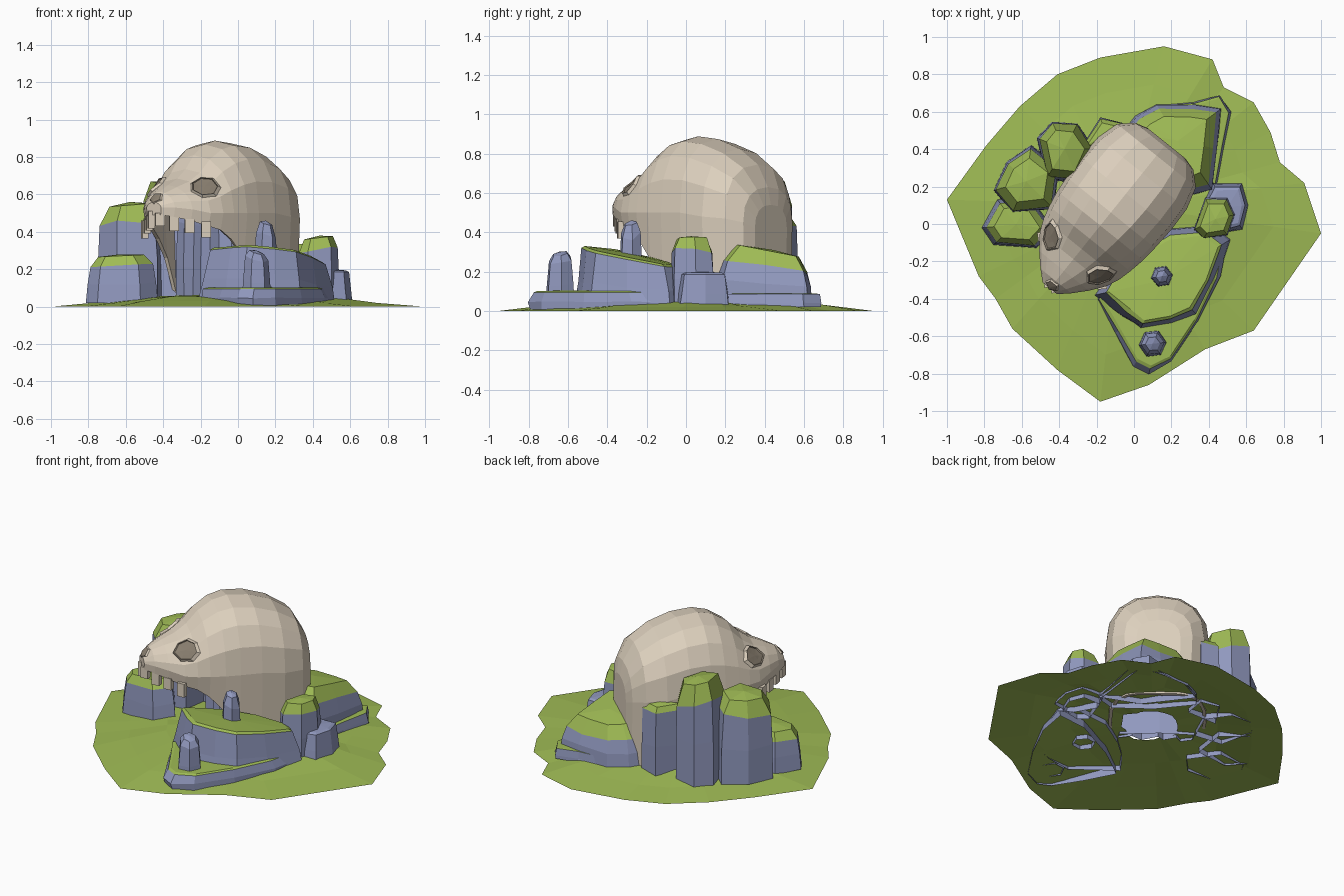
import bpy, bmesh, math, random
from mathutils import Vector, Matrix
from mathutils.bvhtree import BVHTree

random.seed(4)
cube = bpy.data.objects.get("Cube")
if cube:
    bpy.data.objects.remove(cube, do_unlink=True)


def material(name, rgb):
    m = bpy.data.materials.new(name)
    m.use_nodes = True
    m.diffuse_color = (*rgb, 1)
    bsdf = next(n for n in m.node_tree.nodes if n.type == 'BSDF_PRINCIPLED')
    bsdf.inputs["Base Color"].default_value = (*rgb, 1)
    bsdf.inputs["Roughness"].default_value = 1
    return m


GRASS = material("grass_green", (0.345, 0.495, 0.09))
STONE = material("slate_blue", (0.285, 0.32, 0.52))
BONE = material("bone", (0.72, 0.63, 0.51))
SOCKET = material("socket_brown", (0.25, 0.21, 0.16))


def finish(name, bm, mats, facing=None, matrix=None):
    """Turn a bmesh into an object; facing orients open sheets."""
    if facing is None:
        bmesh.ops.recalc_face_normals(bm, faces=bm.faces)
    else:
        bm.normal_update()
        if sum(f.normal.dot(facing) * f.calc_area() for f in bm.faces) < 0:
            bmesh.ops.reverse_faces(bm, faces=bm.faces)
    mesh = bpy.data.meshes.new(name)
    bm.to_mesh(mesh)
    bm.free()
    for m in mats:
        mesh.materials.append(m)
    ob = bpy.data.objects.new(name, mesh)
    bpy.context.collection.objects.link(ob)
    if matrix:
        ob.matrix_world = matrix
    return ob


def loft(bm, rings, mats, tip=None, closed=True):
    """Join rings of points with quads; an optional tip closes the last ring."""
    rows = [[bm.verts.new(p) for p in ring] for ring in rings]
    n = len(rows[0])
    spans = range(n if closed else n - 1)
    for a, b, m in zip(rows, rows[1:], mats):
        for i in spans:
            j = (i + 1) % n
            bm.faces.new((a[i], a[j], b[j], b[i])).material_index = m
    if tip is not None:
        t = bm.verts.new(tip)
        for i in spans:
            bm.faces.new((rows[-1][i], rows[-1][(i + 1) % n], t)).material_index = mats[-1]
    return rows


# Ground: low mound, open where the skull stands
edge = [(-1, .13), (-.79, .42), (-.61, .63), (-.41, .8), (-.18, .89), (.16, .95),
        (.42, .88), (.48, .73), (.64, .65), (.73, .49), (.78, .33), (.91, .22),
        (1, -.05), (.64, -.57), (.38, -.67), (.08, -.86), (-.18, -.95),
        (-.41, -.78), (-.65, -.56), (-.74, -.4), (-.83, -.28)]
bm = bmesh.new()
rings = []
for k, z in ((1, 0), (.76, .025), (.5, .05), (.19, .06)):
    ring = []
    for x, y in edge:
        wob = random.uniform(-.008, .008) if k < 1 else 0
        ring.append((x * k - .06 * (1 - k), y * k + .1 * (1 - k), z + wob))
    rings.append(ring)
loft(bm, rings, (0, 0, 0))
finish("ground", bm, [GRASS], Vector((0, 0, 1)))


def rock(name, outline, height, slope=(0, 0), moss=.8, shoulder=.9, top=.7, grassy=True, base=.02):
    """Faceted rock with a grassy cap above the moss line."""
    c = Vector((sum(p[0] for p in outline), sum(p[1] for p in outline))) / len(outline)
    bm = bmesh.new()
    rings = []
    for k, frac in ((1, 0), ((1 + shoulder) / 2 + .02, .45), (shoulder, moss), (top, .97)):
        ring = []
        for p in outline:
            d = (Vector(p) - c) * k * random.uniform(.97, 1.02)
            z = frac * (height + slope[0] * d.x + slope[1] * d.y)
            if 0 < frac < .9:
                z *= random.uniform(.93, 1.03)
            ring.append((c.x + d.x, c.y + d.y, max(z, base)))
        rings.append(ring)
    loft(bm, rings, (0, 0, 1 if grassy else 0), (c.x, c.y, height))
    finish(name, bm, [STONE, GRASS])


def ngon(x, y, r, sides=6):
    return [(x + r * math.cos(math.tau * i / sides + x), y + r * math.sin(math.tau * i / sides + x))
            for i in range(sides)]


# Front terrace and its low ledge
rock("front_ledge", [(-.2, -.4), (-.1, -.58), (0, -.76), (.08, -.8), (.2, -.74), (.34, -.52),
                     (.46, -.28), (.5, -.08), (.3, -.1), (0, -.25)],
     .105, moss=.9, shoulder=.95, top=.9, base=0)
rock("front_terrace", [(-.21, -.38), (-.07, -.5), (.03, -.57), (.2, -.54), (.34, -.49), (.44, -.3),
                       (.52, -.08), (.42, 0), (.2, -.02), (0, -.14), (-.13, -.26)],
     .295, (-.06, -.18), moss=.93, shoulder=.85, top=.79)

# Rocks on the left flank of the skull
rock("side_rock", [(.32, -.03), (.37, -.08), (.5, -.06), (.54, .05), (.5, .14), (.38, .14)],
     .38, (.12, 0), moss=.82, shoulder=.94)
rock("side_rock_foot", [(.45, -.06), (.58, -.03), (.61, .1), (.58, .22), (.42, .22), (.36, .1)],
     .2, moss=.93, shoulder=.84, grassy=False)

# Grassy shelf behind the skull
rock("back_shelf", [(-.06, .5), (0, .58), (.12, .64), (.33, .64), (.47, .62), (.45, .4),
                    (.42, .18), (.3, .15), (.1, .3)], .31, (0, -.2), moss=.72, shoulder=.89, top=.66)
rock("back_ledge", [(0, .56), (.15, .64), (.32, .65), (.46, .69), (.52, .6), (.48, .4),
                    (.44, .2), (.2, .3)], .09, moss=.95, shoulder=.94, top=.89)

# Column cluster on the right flank
rock("tall_column", [(-.52, .46), (-.44, .55), (-.3, .54), (-.21, .4), (-.29, .22), (-.47, .24)],
     .67, (-.22, 0), moss=.8, shoulder=.92, top=.66)
rock("middle_column", [(-.75, .18), (-.68, .33), (-.55, .42), (-.4, .3), (-.43, .08), (-.65, .06)],
     .56, (.08, 0), moss=.82, shoulder=.93, top=.65)
rock("low_column", [(-.81, -.02), (-.73, .13), (-.55, .14), (-.43, -.03), (-.52, -.13), (-.75, -.11)],
     .28, (.05, 0), moss=.78, shoulder=.87, top=.65)
rock("back_column", [(-.29, .4), (-.18, .57), (-.06, .54), (-.08, .4)], .48, moss=.9, shoulder=.95)

# Bare standing stones, and the rock wall inside the skull
for name, x, y, r, h in (("terrace_stone", .15, -.28, .068, .46), ("ledge_stone", .1, -.64, .08, .3)):
    rock(name, ngon(x, y, r), h, (-.3, .2), moss=.85, shoulder=.8, top=.5, grassy=False)
rock("cave_wall", [(-.33, .14), (-.29, .08), (-.24, .1), (-.2, .03), (-.15, .04), (-.1, -.05),
                   (-.03, -.05), (.02, -.12), (.04, -.08), (-.13, .08), (-.3, .19)],
     .47, (-.15, .1), moss=.9, shoulder=.96, top=.9, grassy=False, base=.04)

# Skull: cross-sections from back to snout (forward, half width, top, side, rim)
PLACE = Matrix.Translation((-.105, .085, 0)) @ Matrix.Rotation(math.radians(-38.8), 4, 'Z')
stations = [(-.445, .13, .54, .42, .04), (-.425, .2, .63, .45, .04), (-.36, .27, .745, .47, .04),
            (-.24, .305, .825, .48, .04), (-.1, .31, .874, .5, .04), (.03, .303, .888, .5, .06),
            (.12, .295, .868, .5, .26), (.21, .278, .81, .5, .36), (.28, .26, .735, .5, .41),
            (.35, .23, .685, .5, .43), (.43, .17, .65, .52, .46), (.5, .105, .615, .53, .48),
            (.55, .05, .56, .53, .49)]
sections = []
for s, w, top, side, rim in stations:
    arc = []
    power = .85 + .6 * max(0, s)
    for i in range(-4, 5):
        a = math.radians(i * 22.5)
        x = math.copysign(abs(math.sin(a)) ** power, i) * w
        arc.append((x, -s, side + (top - side) * max(0, math.cos(a)) ** power))
    sections.append([(-w * .93, -s, rim)] + arc + [(w * .93, -s, rim)])
bm = bmesh.new()
rows = loft(bm, sections, [0] * len(sections), closed=False)
for row in (rows[0], rows[-1]):
    bm.faces.new(row)
bmesh.ops.recalc_face_normals(bm, faces=bm.faces)
if sum(f.normal.z for f in bm.faces) < 0:
    bmesh.ops.reverse_faces(bm, faces=bm.faces)
tree = BVHTree.FromBMesh(bm)
skull = finish("skull", bm, [BONE], Vector((0, 0, 1)), PLACE)
shell = skull.modifiers.new("shell", 'SOLIDIFY')
shell.thickness = .02
shell.offset = -1


def socket(name, centre, outward, radius, sides, rim):
    """Dark hollow with a raised bone rim, laid onto the skull surface."""
    out = Vector(outward).normalized()
    right = Vector((0, 0, 1)).cross(out).normalized()
    up = out.cross(right)

    def on_skull(p, lift):
        hit = tree.ray_cast(p + out * .4, -out, .7)[0]
        return (hit or p) + out * lift

    bm = bmesh.new()
    rings = []
    for k, lift in ((1.18, 0), (1, rim), (.94, .009), (.5, .009)):
        ring = []
        for i in range(sides):
            a = math.tau * (i + .5) / sides + math.pi / 2
            offset = right * math.cos(a) + up * math.sin(a) * .9
            ring.append(on_skull(Vector(centre) + offset * radius * k, lift))
        rings.append(ring)
    loft(bm, rings, (0, 1, 1), on_skull(Vector(centre), .009))
    finish(name, bm, [BONE, SOCKET], out, PLACE)


for label, sign in (("left", 1), ("right", -1)):
    socket(label + "_eye_socket", (sign * .16, -.305, .63), (sign * .35, -.8, .42), .068, 7, .016)
socket("nose_socket", (0, -.53, .58), (0, -1, .4), .036, 5, .01)

# Upper teeth along the pointed jaw arch
bm = bmesh.new()
for u in (.03, .085, .145, .21):
    for sign in (1, -1):
        spot = Matrix.Translation((sign * u, u * .95 - .565, .475 - u * .3))
        size = Matrix.Diagonal((.05, .034, random.uniform(.07, .1), 1))
        bmesh.ops.create_cube(bm, size=1, matrix=spot @ Matrix.Rotation(sign * .75, 4, 'Z') @ size)
finish("upper_teeth", bm, [BONE], None, PLACE)
